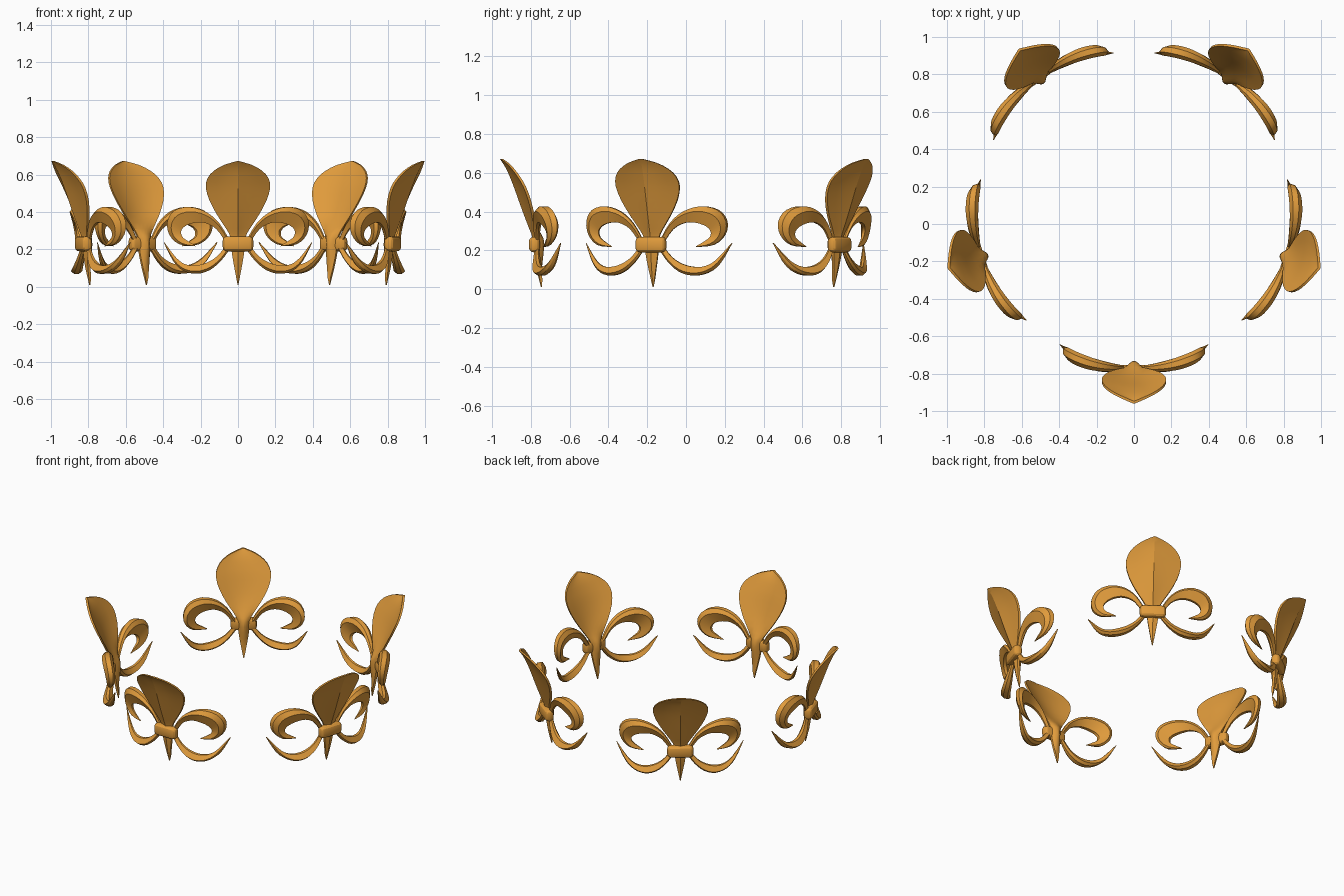
import bpy, bmesh, math
from mathutils import Vector

if "Cube" in bpy.data.objects:
    bpy.data.objects.remove(bpy.data.objects["Cube"], do_unlink=True)

COUNT = 5            # ornaments around the ring
CENTRE_Y = 0.088     # centre of the ring

gold = bpy.data.materials.new("warm_gold")
gold.use_nodes = True
gold.diffuse_color = (0.75, 0.33, 0.045, 1)
gold.node_tree.nodes["Principled BSDF"].inputs["Base Color"].default_value = gold.diffuse_color


def smooth_rows(rows, steps):
    """Catmull-Rom refinement of a short list of profile rows."""
    pts = [Vector(r) for r in rows]
    out = []
    for i in range(len(pts) - 1):
        a, b, c, d = pts[max(i - 1, 0)], pts[i], pts[i + 1], pts[min(i + 2, len(pts) - 1)]
        for s in range(steps):
            t = s / steps
            out.append(b + (c - a) * (t / 2) + (a * 2 - b * 5 + c * 4 - d) * (t * t / 2)
                       + (b * 3 - a - c * 3 + d) * (t ** 3 / 2))
    return out + [pts[-1]]


def finish(name, bm):
    bmesh.ops.recalc_face_normals(bm, faces=bm.faces)
    mesh = bpy.data.meshes.new(name)
    bm.to_mesh(mesh)
    bm.free()
    mesh.materials.append(gold)
    ob = bpy.data.objects.new(name, mesh)
    bpy.context.collection.objects.link(ob)
    return ob


def loft(name, sections):
    """Skin closed cross-sections and cap both ends."""
    bm = bmesh.new()
    rings = [[bm.verts.new(p) for p in s] for s in sections]
    for r, q in zip(rings, rings[1:]):
        for i in range(len(r)):
            j = (i + 1) % len(r)
            bm.faces.new((r[i], r[j], q[j], q[i]))
    bm.faces.new(rings[0])
    bm.faces.new(rings[-1])
    return finish(name, bm)


def on_ring(x, radius, z):
    """Point bent round the ring, at the front of it."""
    return (x, -math.sqrt(radius * radius - x * x), z)


# Petal and spike: height, half width, ridge radius, edge setback, thickness
petal_rows = [
    (0.01, 0.002, 0.836, 0.001, 0.004),
    (0.10, 0.019, 0.858, 0.008, 0.026),
    (0.19, 0.034, 0.872, 0.012, 0.050),
    (0.26, 0.038, 0.878, 0.014, 0.056),
    (0.31, 0.063, 0.896, 0.024, 0.044),
    (0.38, 0.109, 0.923, 0.040, 0.030),
    (0.46, 0.152, 0.952, 0.050, 0.024),
    (0.53, 0.172, 0.977, 0.049, 0.022),
    (0.58, 0.163, 0.997, 0.040, 0.020),
    (0.62, 0.130, 1.015, 0.028, 0.018),
    (0.652, 0.074, 1.034, 0.016, 0.016),
    (0.672, 0.006, 1.049, 0.002, 0.014),
]
across = [-1, -0.67, -0.33, 0, 0.33, 0.67, 1]
sections = []
for z, w, ridge, setback, thick in smooth_rows(petal_rows, 2):
    edge = min(thick, 0.014)
    outer = [(u * w, -(ridge - setback * abs(u) ** 0.85), z) for u in across]
    inner = [(u * w, -(ridge - thick - (setback + edge - thick) * u * u), z)
             for u in reversed(across)]
    sections.append(outer + inner)
petal = loft("petal", sections)


def scroll(name, rows):
    """Tapering ridged ribbon: outer x z, inner x z, half depth, ring radius."""
    sections = []
    for xo, zo, xi, zi, depth, radius in smooth_rows(rows, 3):
        profile = []
        for t, d in ((0, 0.45), (0.3, 1), (1, 0.3), (1, -0.3), (0.3, -1), (0, -0.45)):
            profile.append(on_ring(xo + (xi - xo) * t, radius + depth * d, zo + (zi - zo) * t))
        sections.append(profile)
    ob = loft(name, sections)
    ob.modifiers.new("both_sides", 'MIRROR')
    return ob


upper = scroll("upper_scrolls", [
    (0.045, 0.250, 0.060, 0.230, 0.012, 0.858),
    (0.100, 0.340, 0.115, 0.308, 0.020, 0.862),
    (0.170, 0.400, 0.178, 0.342, 0.028, 0.865),
    (0.260, 0.427, 0.236, 0.342, 0.034, 0.866),
    (0.340, 0.408, 0.284, 0.324, 0.034, 0.863),
    (0.378, 0.350, 0.304, 0.298, 0.030, 0.857),
    (0.368, 0.280, 0.298, 0.268, 0.023, 0.853),
    (0.315, 0.228, 0.270, 0.246, 0.015, 0.853),
    (0.228, 0.217, 0.230, 0.222, 0.003, 0.853),
])
lower = scroll("lower_scrolls", [
    (0.045, 0.200, 0.065, 0.220, 0.012, 0.858),
    (0.090, 0.140, 0.110, 0.165, 0.020, 0.862),
    (0.150, 0.090, 0.165, 0.130, 0.028, 0.865),
    (0.220, 0.070, 0.225, 0.115, 0.031, 0.865),
    (0.290, 0.085, 0.280, 0.120, 0.026, 0.857),
    (0.345, 0.135, 0.330, 0.155, 0.018, 0.846),
    (0.397, 0.237, 0.394, 0.239, 0.002, 0.834),
])

# Band clasping the middle, with rounded edges
bm = bmesh.new()
bmesh.ops.create_cube(bm, size=1)
for v in bm.verts:
    v.co = (v.co.x * 0.164, v.co.y * 0.056 - 0.870, v.co.z * 0.08 + 0.230)
bmesh.ops.bevel(bm, geom=bm.edges[:], offset=0.024, segments=3, profile=0.5, affect='EDGES')
band = finish("band", bm)

# Smooth shading with crisp ridges
parts = [petal, upper, lower, band]
for ob in bpy.context.selected_objects:
    ob.select_set(False)
for ob in parts:
    ob.select_set(True)
bpy.context.view_layer.objects.active = petal
bpy.ops.object.shade_smooth_by_angle(angle=math.radians(24))

# Repeat the ornament round the ring
for k in range(COUNT):
    for part in parts:
        ob = part if k == 0 else part.copy()
        if k:
            bpy.context.collection.objects.link(ob)
        ob.location = (0, CENTRE_Y, 0)
        ob.rotation_euler = (0, 0, k * math.tau / COUNT)
